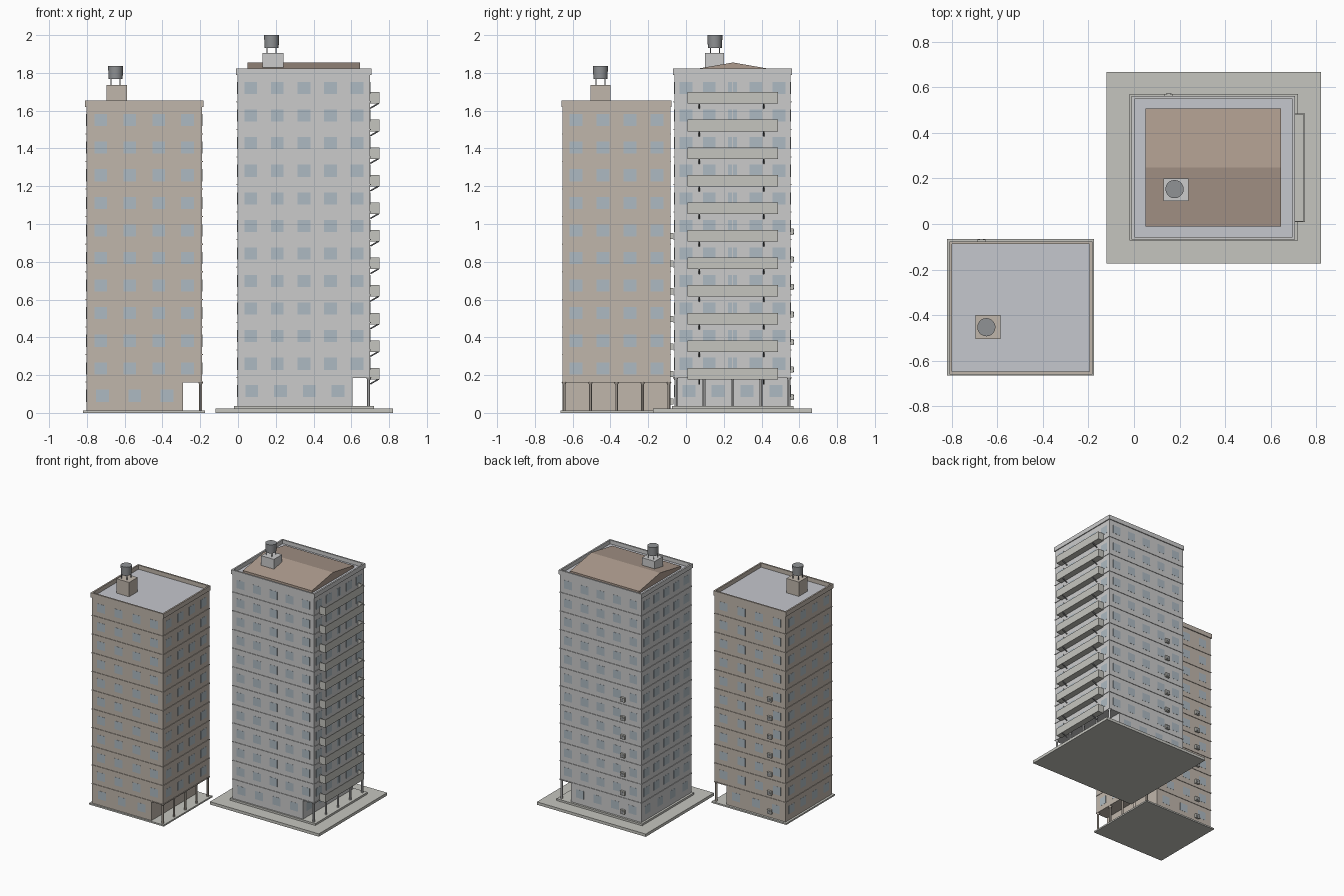
import bpy, bmesh, math
from mathutils import Matrix, Vector

if "Cube" in bpy.data.objects:
    bpy.data.objects.remove(bpy.data.objects["Cube"])


def material(name, rgb):
    m = bpy.data.materials.new(name)
    m.diffuse_color = (*rgb, 1)
    m.use_nodes = True
    m.node_tree.nodes["Principled BSDF"].inputs["Base Color"].default_value = m.diffuse_color
    return m


TAN = material("tan_wall", (0.53, 0.47, 0.41))
GREY = material("grey_wall", (0.55, 0.56, 0.56))
GLASS = material("window_blue", (0.42, 0.49, 0.54))
STONE = material("pale_stone", (0.56, 0.56, 0.52))
ROOF = material("roof_grey", (0.56, 0.57, 0.61))
BROWN = material("roof_brown", (0.42, 0.33, 0.27))
METAL = material("dark_metal", (0.28, 0.29, 0.30))


def finish(name, bm, mat, smooth=False):
    me = bpy.data.meshes.new(name)
    bm.to_mesh(me)
    bm.free()
    ob = bpy.data.objects.new(name, me)
    bpy.context.collection.objects.link(ob)
    me.materials.append(mat)
    if smooth:
        bpy.context.view_layer.objects.active = ob
        bpy.ops.object.select_all(action='DESELECT')
        ob.select_set(True)
        bpy.ops.object.shade_smooth_by_angle()
    return ob


def boxes(name, bounds, mat):
    """One object made of boxes given as (x0, x1, y0, y1, z0, z1)."""
    bm = bmesh.new()
    for x0, x1, y0, y1, z0, z1 in bounds:
        m = Matrix.Translation(((x0 + x1) / 2, (y0 + y1) / 2, (z0 + z1) / 2))
        bmesh.ops.create_cube(bm, size=1, matrix=m @ Matrix.Diagonal((x1 - x0, y1 - y0, z1 - z0, 1)))
    return finish(name, bm, mat)


def rods(name, items, mat, n=12):
    """One object of cylinders/cones given as (start, end, r_start, r_end)."""
    bm = bmesh.new()
    for a, b, r0, r1 in items:
        a, b = Vector(a), Vector(b)
        rot = (b - a).to_track_quat('Z', 'Y').to_matrix().to_4x4()
        bmesh.ops.create_cone(bm, cap_ends=True, segments=n, radius1=r0, radius2=r1,
                              depth=(b - a).length, matrix=Matrix.Translation((a + b) / 2) @ rot)
    return finish(name, bm, mat, True)


H = 0.146  # storey height


def bays(a, b, n):
    return [a + (b - a) * (i + 0.5) / n for i in range(n)]


def tower(tag, x0, x1, y0, y1, base, first, floors, nx, ny, arcade, wall, top,
          doors, slab, ac_x, ac_z, hut, tank):
    roof = first + floors * H
    xin = x1 - arcade
    # base, ground storey and upper storeys
    boxes(tag + "_base_slab", [slab], STONE)
    boxes(tag + "_ground_storey", [(x0, xin, y0, y1, base, first)], wall)
    boxes(tag + "_upper_storeys", [(x0, x1, y0, y1, first, roof - 0.002)], wall)
    boxes(tag + "_roof_deck", [(x0, x1, y0, y1, roof - 0.002, roof)], ROOF)
    # floor bands
    e = 0.004
    boxes(tag + "_floor_bands", [(x0 - e, x1 + e, y0 - e, y1 + e, first + i * H - 0.003, first + i * H + 0.003)
                                 for i in range(floors)], wall)
    # parapet
    o, t = 0.007, 0.012
    X0, X1, Y0, Y1 = x0 - o, x1 + o, y0 - o, y1 + o
    boxes(tag + "_parapet", [(X0, X1, Y0, Y0 + t, roof - 0.004, top), (X0, X1, Y1 - t, Y1, roof - 0.004, top),
                             (X0, X0 + t, Y0 + t, Y1 - t, roof - 0.004, top),
                             (X1 - t, X1, Y0 + t, Y1 - t, roof - 0.004, top)], wall)
    # windows
    w, h, d = 0.034, 0.032, 0.001
    panes = []

    def across(x, z):
        panes.append((x - w, x + w, y0 - d, y0 + d, z - h, z + h))
        panes.append((x - w, x + w, y1 - d, y1 + d, z - h, z + h))

    def along(y, z, x, half=w):
        panes.append((x - d, x + d, y - half, y + half, z - h, z + h))

    for f in range(floors):
        z = first + (f + 0.5) * H
        for x in bays(x0, x1, nx):
            across(x, z)
        for i, y in enumerate(bays(y0, y1, ny)):
            along(y, z, x0)
            if doors and i == ny // 2:
                along(y - 0.013, z, x1, 0.010)
                along(y + 0.013, z, x1, 0.010)
            else:
                along(y, z, x1)
    zg = (base + first) / 2 + 0.003
    for x in bays(x0, xin, nx - 1):
        across(x, zg)
    for y in bays(y0, y1, 4):
        along(y, zg, x0)
        if doors:
            along(y, zg, xin)
    boxes(tag + "_windows", panes, GLASS)
    # arcade columns with flared heads
    cols = []
    r = 0.008
    for i in range(5):
        x, y = x1 - r, y0 + r + (y1 - y0 - 2 * r) * i / 4
        cols.append(((x, y, base), (x, y, first - 0.012), r, r))
        cols.append(((x, y, first - 0.012), (x, y, first), r, r + 0.006))
    rods(tag + "_arcade_columns", cols, wall)
    # air conditioners on the back wall
    zs = [ac_z + i * H for i in range(7)]
    boxes(tag + "_air_conditioners", [(ac_x - 0.018, ac_x + 0.018, y1, y1 + 0.016, z - 0.016, z + 0.016)
                                      for z in zs], STONE)
    rods(tag + "_fan_grilles", [((ac_x, y1 + 0.015, z), (ac_x, y1 + 0.018, z), 0.012, 0.012) for z in zs], METAL)
    # roof hut and water tank
    hx0, hx1, hy0, hy1, hz = hut
    boxes(tag + "_roof_hut", [(hx0, hx1, hy0, hy1, roof, hz)], wall)
    tx, ty, tz = tank
    rods(tag + "_water_tank", [((tx, ty, tz - 0.068), (tx, ty, tz), 0.037, 0.040)], METAL, 20)
    legs = []
    for a in range(4):
        ang = math.pi / 4 + a * math.pi / 2
        lx, ly = tx + 0.034 * math.cos(ang), ty + 0.034 * math.sin(ang)
        legs.append(((lx, ly, hz), (lx, ly, tz - 0.05), 0.003, 0.003))
    rods(tag + "_tank_legs", legs, METAL, 8)


tower("short_tower", -0.803, -0.19, -0.653, -0.083, 0.012, 0.163, 10, 4, 4, 0.10, TAN, 1.655, False,
      (-0.82, -0.176, -0.665, -0.066, 0, 0.012), -0.669, 0.06,
      (-0.695, -0.587, -0.505, -0.40, 1.735), (-0.648, -0.453, 1.836))
tower("tall_tower", -0.003, 0.70, -0.062, 0.554, 0.037, 0.187, 11, 5, 5, 0.095, GREY, 1.823, True,
      (-0.02, 0.72, -0.073, 0.57, 0.022, 0.037), 0.152, 0.083,
      (0.13, 0.24, 0.10, 0.20, 1.905), (0.178, 0.153, 2.0))

boxes("tall_tower_plaza", [(-0.12, 0.82, -0.174, 0.668, 0, 0.022)], STONE)

# balconies: open trays on slanted brackets
trays, brackets = [], []
for i in range(11):
    z = 0.187 + i * H - 0.010
    ya, yb, xa, xb, t = 0.008, 0.486, 0.70, 0.75, 0.006
    trays += [(xa, xb, ya, yb, z, z + 0.008), (xb - t, xb, ya, yb, z + 0.008, z + 0.061),
              (xa, xb - t, ya, ya + t, z + 0.008, z + 0.061), (xa, xb - t, yb - t, yb, z + 0.008, z + 0.061)]
    for y in (0.07, 0.412):
        brackets.append(((0.70, y, z - 0.024), (0.745, y, z + 0.002), 0.004, 0.004))
boxes("balconies", trays, STONE)
rods("balcony_brackets", brackets, METAL, 8)

# low gable roof on the tall tower
bm = bmesh.new()
prof = [(-0.01, 1.793), (0.507, 1.793), (0.507, 1.81), (0.249, 1.855), (-0.01, 1.81)]
face = bm.faces.new([bm.verts.new((0.05, y, z)) for y, z in prof])
ext = bmesh.ops.extrude_face_region(bm, geom=[face])
bmesh.ops.translate(bm, vec=(0.595, 0, 0), verts=[g for g in ext["geom"] if isinstance(g, bmesh.types.BMVert)])
bmesh.ops.recalc_face_normals(bm, faces=bm.faces)
finish("gable_roof", bm, BROWN)
